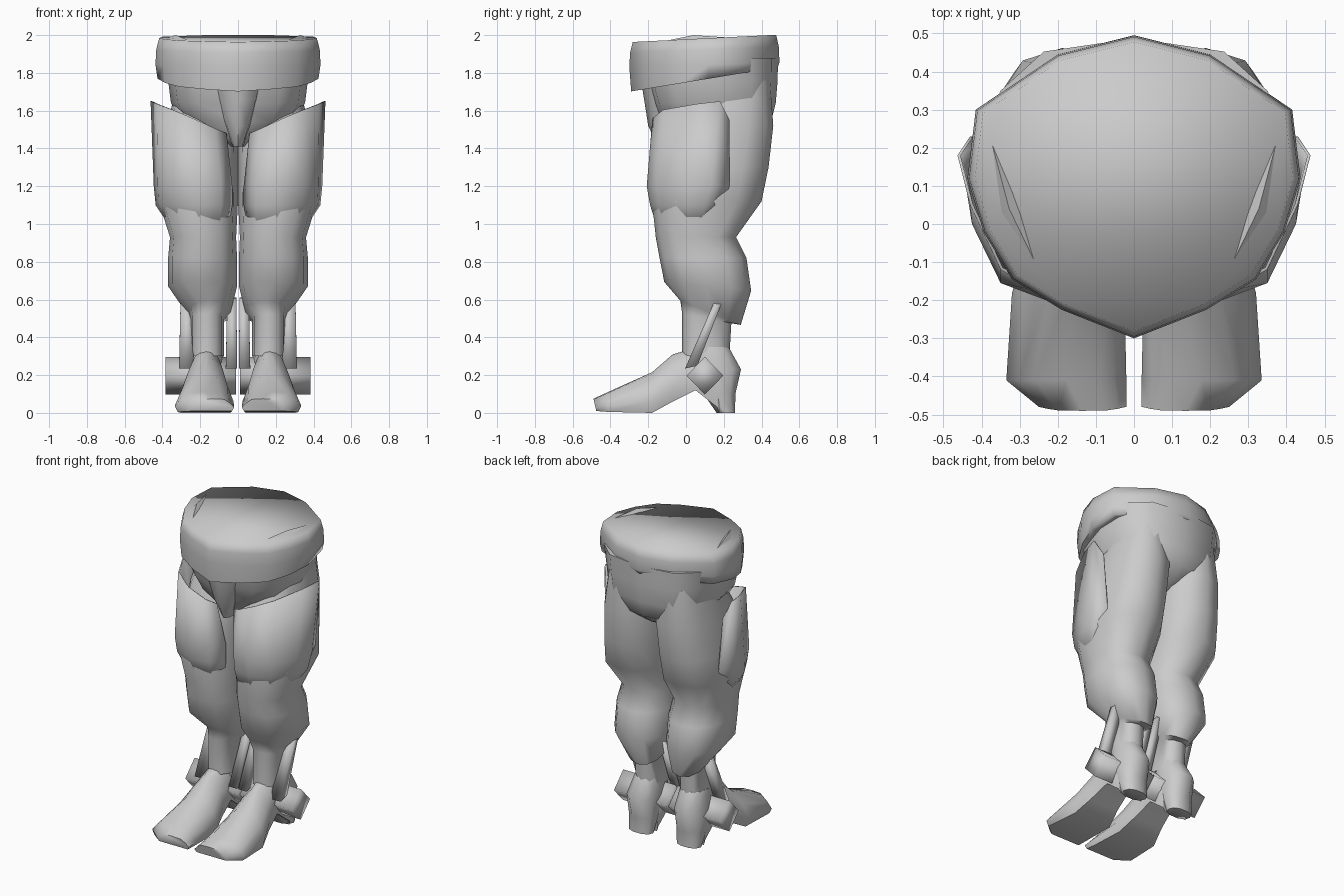
import bpy, bmesh
from math import sin, cos, pi, radians
from mathutils import Vector


def finish(name, bm, mirror=True, angle=60, solid=0):
    """Turn a bmesh into a smooth-shaded object, optionally mirrored over x."""
    bmesh.ops.recalc_face_normals(bm, faces=bm.faces)
    mesh = bpy.data.meshes.new(name)
    bm.to_mesh(mesh)
    bm.free()
    ob = bpy.data.objects.new(name, mesh)
    bpy.context.collection.objects.link(ob)
    bpy.ops.object.select_all(action='DESELECT')
    ob.select_set(True)
    bpy.context.view_layer.objects.active = ob
    bpy.ops.object.shade_smooth_by_angle(angle=radians(angle))
    if solid:
        m = ob.modifiers.new("thickness", 'SOLIDIFY')
        m.thickness = solid
    if mirror:
        ob.modifiers.new("mirror", 'MIRROR').use_mirror_merge = False
    return ob


def loft(name, rings, closed=True, caps=True, **kw):
    """Skin a list of point rings."""
    bm = bmesh.new()
    rows = [[bm.verts.new(p) for p in r] for r in rings]
    n = len(rows[0])
    for a, b in zip(rows, rows[1:]):
        for i in range(n if closed else n - 1):
            j = (i + 1) % n
            bm.faces.new((a[i], a[j], b[j], b[i]))
    if caps and closed:
        bm.faces.new(rows[0])
        bm.faces.new(rows[-1])
    return finish(name, bm, **kw)


def ring(z, x0, x1, y0, y1, ty=0.0, n=12, e=0.85):
    """Rounded section between x and y limits; ty tilts it along y."""
    pts = []
    for i in range(n):
        c, s = cos(2 * pi * i / n), sin(2 * pi * i / n)
        c = abs(c) ** e * (1 if c > 0 else -1)
        s = abs(s) ** e * (1 if s > 0 else -1)
        dy = s * (y1 - y0) / 2
        pts.append(((x0 + x1) / 2 + c * (x1 - x0) / 2, (y0 + y1) / 2 + dy, z + ty * dy))
    return pts


# Legs from buttock to ankle
loft("leg", [ring(*r) for r in (
    (1.76, .06, .32, .03, .445),
    (1.52, .0, .375, -.11, .462),
    (1.30, .0, .40, -.165, .437),
    (1.12, .0, .42, -.18, .40),
    (0.93, .01, .36, -.16, .265),
    (0.82, .005, .37, -.14, .32),
    (0.67, .005, .37, -.115, .345, -.1),
    (0.53, .04, .262, -.03, .29, -.4),
    (0.50, .075, .25, -.02, .24, -.2),
    (0.30, .075, .25, -.02, .23))])

# Flared thigh panels wrapping the front and outside, sunk into the leg at the edges
loft("thigh_panel", [
    [(.06, -.13, 1.48), (.12, -.165, 1.505), (.24, -.178, 1.56), (.35, -.12, 1.605), (.43, .05, 1.635), (.463, .18, 1.65), (.43, .23, 1.55)],
    [(.03, -.08, 1.2), (.09, -.175, 1.2), (.21, -.208, 1.2), (.35, -.155, 1.2), (.425, 0, 1.2), (.446, .13, 1.2), (.40, .23, 1.2)],
    [(.03, -.08, 1.1), (.09, -.165, 1.1), (.21, -.19, 1.1), (.34, -.145, 1.1), (.42, 0, 1.1), (.436, .1, 1.1), (.38, .2, 1.1)],
    [(.06, -.06, .94), (.10, -.12, .94), (.2, -.14, .94), (.28, -.09, .94), (.32, 0, .94), (.33, .06, .94), (.30, .1, .94)]],
    closed=False, solid=.008)

# Pelvis and crotch panel
loft("pelvis", [ring(*r, e=.72) for r in (
    (1.88, -.39, .39, -.22, .487),
    (1.76, -.37, .37, -.21, .485),
    (1.64, -.355, .355, -.175, .475),
    (1.54, -.29, .29, -.14, .45),
    (1.47, -.13, .13, -.12, .36),
    (1.41, -.04, .04, -.08, .25))], mirror=False)
loft("crotch_panel", [ring(*r, n=8) for r in (
    (1.74, -.15, .15, -.235, .1),
    (1.66, -.125, .125, -.222, .1),
    (1.52, -.075, .075, -.2, .1),
    (1.41, -.03, .03, -.15, .1))], mirror=False)

# Wide waist band with a pointed front, tilted up at the back
half = [(0, -.30), (.19, -.225), (.32, -.145), (.395, -.02), (.437, .12), (.415, .30), (.2, .445), (0, .495)]
outline = half + [(-x, y) for x, y in half[-2:0:-1]]


def band(s, base, slope):
    return [(x * s, .1 + (y - .1) * s, base + slope * y) for x, y in outline]


loft("waist_band", [band(.87, 1.765, .14), band(.975, 1.75, .16), band(1, 1.84, .03),
                    band(.99, 1.92, .04), band(.955, 1.978, .048)], mirror=False, angle=100)

# Cloth folds on the upper sides of the band
for k, (dx, z) in enumerate(((0, 1.962), (.045, 1.925))):
    a = Vector((.25 + dx, -.12 - dx * .2, z))
    b = Vector((.375 + dx * .4, .22, z + .02))
    mid = (a + b) / 2 + Vector((.015, -.01, .01))
    loft("band_fold_%d" % (k + 1), [
        [p + Vector(o) * w for o in ((-.02, .01, 0), (0, 0, .018), (.022, -.01, -.005), (0, 0, -.04))]
        for p, w in ((a, .3), (mid, 1), (b, .3))])


# Feet with raised arch and heel
def foot_section(y, x0, x1, z0, z1, top=.45, lean=0.0):
    c, w, h = (x0 + x1) / 2, (x1 - x0) / 2, z1 - z0
    prof = ((-.9, 0), (.9, 0), (1, .3), (.8, .65), (top * .6, .95), (0, 1), (-top * .6, .95), (-.8, .65), (-1, .3))
    return [(c + u * w, y + lean * v, z0 + v * h) for u, v in prof]


loft("foot", [foot_section(*s) for s in (
    (-.475, .02, .25, .01, .075, .9, -.015),
    (-.41, .02, .335, .005, .112, .9),
    (-.18, .025, .32, 0, .215, .6),
    (-.07, .055, .285, .06, .31, .35),
    (.05, .075, .26, .12, .345, .8),
    (.165, .075, .265, .03, .35, .9),
    (.175, .08, .26, 0, .35, .9))])
loft("heel", [ring(*r, n=10) for r in (
    (.35, .08, .25, .02, .23),
    (.23, .07, .275, .02, .297),
    (.10, .08, .265, .09, .265),
    (0, .09, .255, .16, .262))])

# Diamond-section ankle bars
loft("ankle_bar", [[(x, .1 + .097 * cos(i * pi / 2), .197 + .1 * sin(i * pi / 2)) for i in range(4)]
                   for x in (.01, .385)], angle=95)

# Slanted struts either side of each ankle
for name, xa, xb in (("inner_strut", .004, .065), ("outer_strut", .235, .312)):
    loft(name, [
        [(xa, -.005, .235), (xb, -.005, .235), (xb, .06, .25), (xa, .06, .25)],
        [(xa + .005, .155, .60), (xb - .008, .155, .60), (xb - .008, .2, .61), (xa + .005, .2, .61)]], angle=95)
